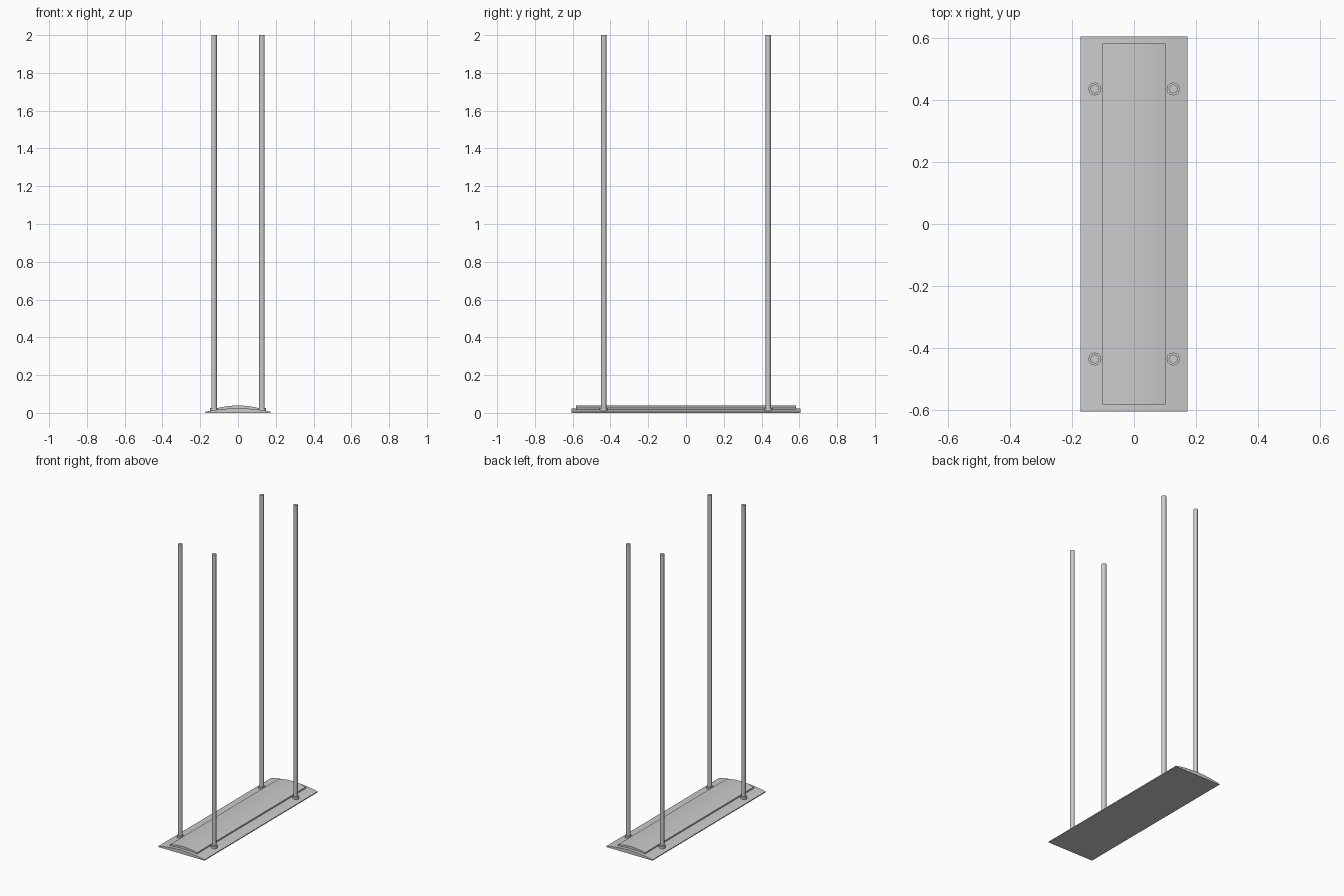
import bpy, bmesh

if "Cube" in bpy.data.objects:
    bpy.data.objects.remove(bpy.data.objects["Cube"])


def arched_slab(name, half_x, half_y, bottom, edge_top, crown, segments=16):
    """Slab with a flat underside and a top that bows upward across x."""
    bm = bmesh.new()
    profile = [(-half_x, bottom), (half_x, bottom)]
    for i in range(segments + 1):
        t = 1 - 2 * i / segments
        profile.append((t * half_x, edge_top + (crown - edge_top) * (1 - t * t)))
    face = bm.faces.new([bm.verts.new((x, -half_y, z)) for x, z in profile])
    result = bmesh.ops.extrude_face_region(bm, geom=[face])
    moved = [g for g in result["geom"] if isinstance(g, bmesh.types.BMVert)]
    bmesh.ops.translate(bm, verts=moved, vec=(0, 2 * half_y, 0))
    bmesh.ops.recalc_face_normals(bm, faces=bm.faces)
    mesh = bpy.data.meshes.new(name)
    bm.to_mesh(mesh)
    bm.free()
    obj = bpy.data.objects.new(name, mesh)
    bpy.context.collection.objects.link(obj)
    bpy.context.view_layer.objects.active = obj
    bpy.ops.object.select_all(action='DESELECT')
    obj.select_set(True)
    bpy.ops.object.shade_smooth_by_angle()
    return obj


def post(name, radius, x, y, z0, z1):
    bpy.ops.mesh.primitive_cylinder_add(
        vertices=12, radius=radius, depth=z1 - z0, location=(x, y, (z0 + z1) / 2))
    bpy.context.object.name = name


# Wide base plate and the raised panel on it
arched_slab("base_plate", 0.173, 0.606, 0.0, 0.006, 0.024)
arched_slab("raised_panel", 0.102, 0.583, 0.015, 0.027, 0.039)

# Four hanging rods, each seated in a short collar
for sx, side in ((-1, "left"), (1, "right")):
    for sy, end in ((-1, "front"), (1, "back")):
        x, y = sx * 0.1265, sy * 0.436
        post(f"{end}_{side}_collar", 0.021, x, y, 0.008, 0.027)
        post(f"{end}_{side}_rod", 0.0145, x, y, 0.01, 2.0)
